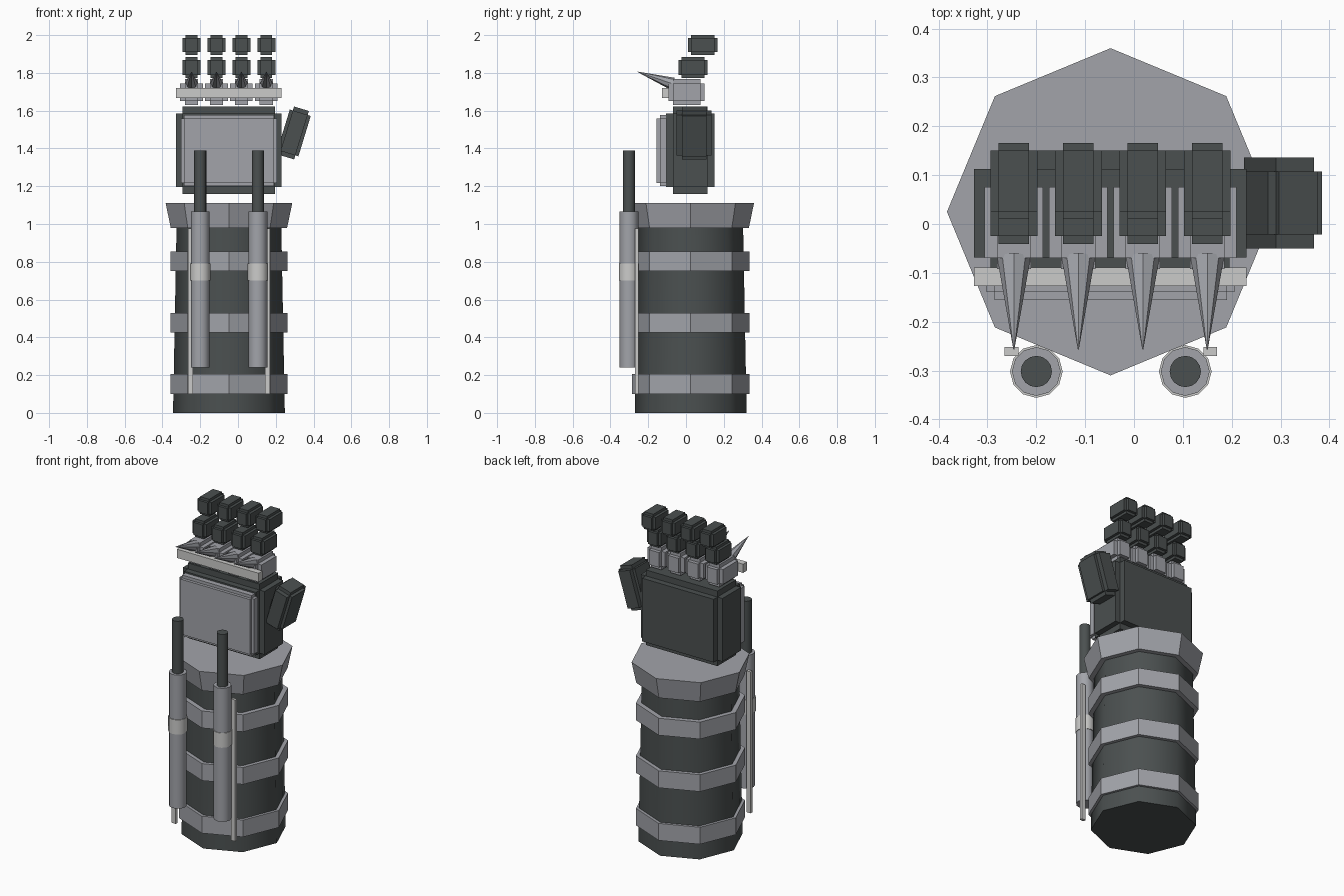
import bpy
import bmesh
from math import radians
from mathutils import Vector, Matrix

cube = bpy.data.objects.get("Cube")
if cube:
    bpy.data.objects.remove(cube, do_unlink=True)


def material(name, color):
    mat = bpy.data.materials.new(name)
    mat.use_nodes = True
    mat.diffuse_color = (*color, 1)
    mat.node_tree.nodes["Principled BSDF"].inputs["Base Color"].default_value = (*color, 1)
    return mat


DARK = material("dark grey", (0.07, 0.08, 0.08))
STEEL = material("steel grey", (0.36, 0.37, 0.40))
PALE = material("pale grey", (0.60, 0.60, 0.59))


def finish(name, bm, mat, matrix, smooth=0):
    mesh = bpy.data.meshes.new(name)
    bm.to_mesh(mesh)
    bm.free()
    mesh.materials.append(mat)
    obj = bpy.data.objects.new(name, mesh)
    bpy.context.collection.objects.link(obj)
    obj.matrix_world = matrix
    if smooth:
        bpy.ops.object.select_all(action='DESELECT')
        obj.select_set(True)
        bpy.context.view_layer.objects.active = obj
        bpy.ops.object.shade_smooth_by_angle(angle=radians(smooth))
    return obj


def block(name, center, half, mat, step=None, tilt=0):
    """Box of the given half sizes; with a step, each face is a raised panel."""
    bm = bmesh.new()
    bmesh.ops.create_cube(bm, size=2)
    step = Vector(step or (0, 0, 0))
    bmesh.ops.scale(bm, vec=Vector(half) - step, verts=bm.verts)
    if step.length:
        bm.normal_update()
        normals = [f.normal.copy() for f in bm.faces]
        raised = bmesh.ops.extrude_discrete_faces(bm, faces=bm.faces[:])["faces"]
        for face, normal in zip(raised, normals):
            bmesh.ops.translate(bm, vec=normal * step, verts=face.verts)
    place = Matrix.Translation(center) @ Matrix.Rotation(radians(tilt), 4, 'Y')
    return finish(name, bm, mat, place)


def column(name, x, y, z0, z1, r0, r1, sides, mat, smooth=0):
    """Upright cylinder or cone section."""
    bm = bmesh.new()
    bmesh.ops.create_cone(bm, cap_ends=True, segments=sides,
                          radius1=r0, radius2=r1, depth=z1 - z0)
    return finish(name, bm, mat, Matrix.Translation((x, y, (z0 + z1) / 2)), smooth)


# Octagonal forearm with bands and a flared cuff
AX, AY = -0.048, 0.025
column("forearm", AX, AY, 0, 1.0, 0.296, 0.277, 8, DARK, 50)
for i, (low, high) in enumerate([(0.1, 0.205), (0.425, 0.53), (0.75, 0.855)]):
    column(f"forearm_band_{i + 1}", AX, AY, low, high, 0.31, 0.31, 8, STEEL)
column("wrist_cuff", AX, AY, 0.98, 1.11, 0.308, 0.335, 8, STEEL)

# Pistons on the front, each with a collar, a rod and a mounting rail
for side, x in (("right", -0.2), ("left", 0.105)):
    out = -1 if side == "right" else 1
    column(f"{side}_piston", x, -0.302, 0.24, 1.065, 0.05, 0.05, 12, STEEL, 40)
    column(f"{side}_piston_collar", x, -0.302, 0.70, 0.79, 0.054, 0.054, 12, PALE, 40)
    column(f"{side}_piston_rod", x, -0.302, 0.9, 1.39, 0.032, 0.032, 16, DARK, 40)
    block(f"{side}_piston_rail", (x + out * 0.051, -0.261, 0.538),
          (0.014, 0.009, 0.437), PALE)

# Palm, back plate and knuckle bar
block("palm", (-0.049, 0.022, 1.39), (0.279, 0.128, 0.232), DARK, (0.034, 0.037, 0.037))
block("hand_back_plate", (-0.048, -0.12, 1.388), (0.255, 0.036, 0.188), STEEL,
      (0.017, 0.018, 0.018))
block("knuckle_bar", (-0.049, -0.108, 1.693), (0.279, 0.019, 0.027), PALE)

# Four fingers, each with a knuckle, two joints and a spike
for i in range(4):
    x = -0.246 + 0.132 * i
    n = i + 1
    block(f"finger_{n}_knuckle", (x, 0.003, 1.698), (0.06, 0.095, 0.069), STEEL,
          (0.025, 0.022, 0.023))
    block(f"finger_{n}_middle", (x, 0.037, 1.828), (0.048, 0.078, 0.055), DARK,
          (0.017, 0.016, 0.016))
    block(f"finger_{n}_tip", (x, 0.088, 1.947), (0.048, 0.078, 0.053), DARK,
          (0.017, 0.016, 0.016))
    base, tip = Vector((x, -0.07, 1.742)), Vector((x, -0.257, 1.806))
    bm = bmesh.new()
    bmesh.ops.create_cone(bm, cap_ends=True, segments=8, radius1=0.034,
                          radius2=0.001, depth=(tip - base).length)
    aim = (tip - base).to_track_quat('Z', 'Y').to_matrix().to_4x4()
    finish(f"finger_{n}_spike", bm, STEEL, Matrix.Translation((base + tip) / 2) @ aim)

# Thumb leaning outward
block("thumb", (0.297, 0.043, 1.482), (0.058, 0.093, 0.134), DARK,
      (0.017, 0.028, 0.022), tilt=17)
